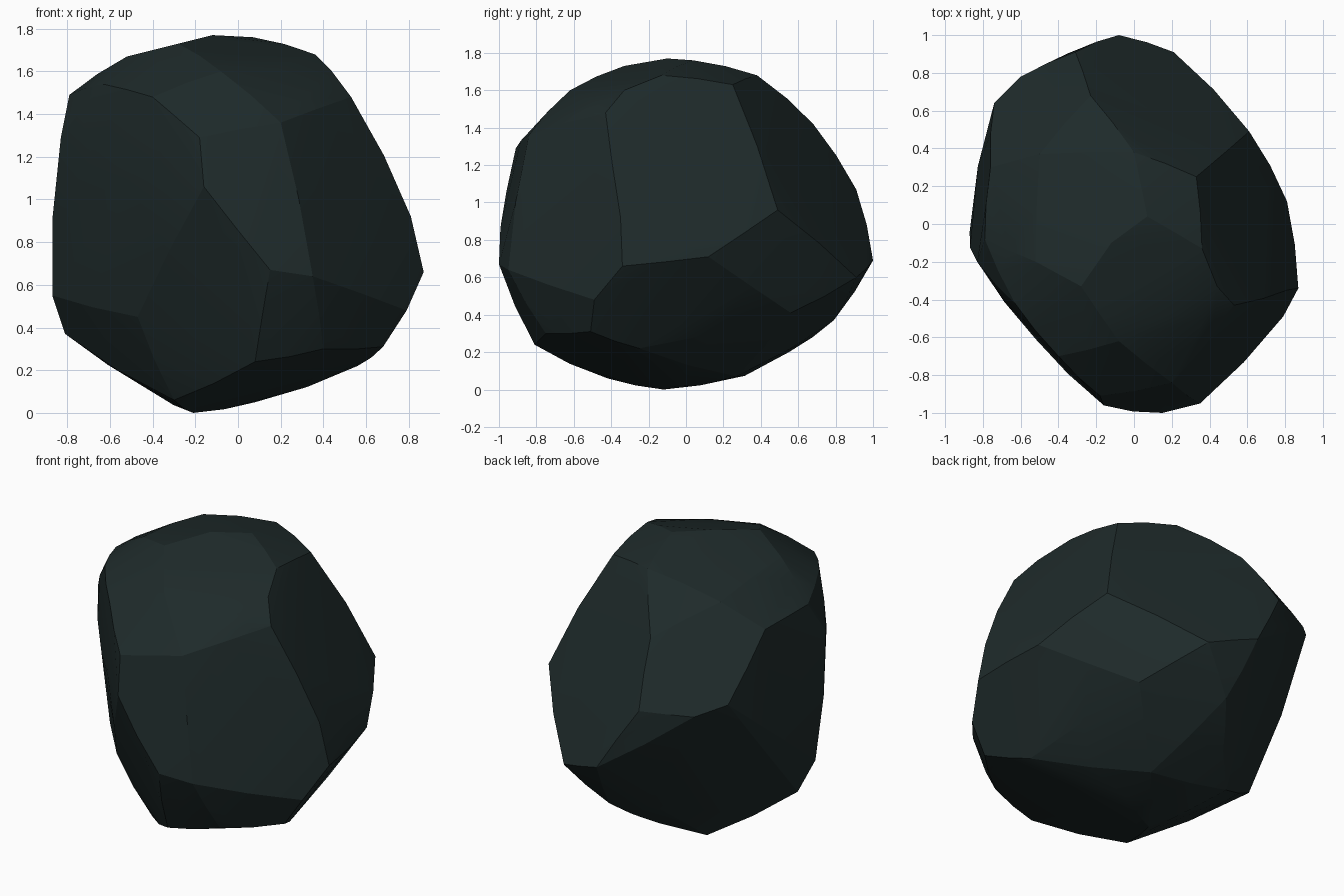
import bpy, bmesh, math

if "Cube" in bpy.data.objects:
    bpy.data.objects.remove(bpy.data.objects["Cube"])

# Corner points of the boulder, in bands from the base to the crown
CORNERS = [
    # underside
    (-.21, -.12, 0), (-.30, -.42, .06), (.08, 0, .05), (.10, .27, .07),
    (-.39, .35, .10), (.08, -.81, .24), (.40, -.75, .30),
    # lower edge
    (.68, -.51, .31), (.56, -.25, .22), (.43, .08, .24), (-.20, .55, .20),
    (-.02, .79, .37), (.43, .56, .41), (-.81, .05, .37), (-.47, -.53, .45),
    (.79, -.49, .48), (-.87, -.04, .55), (.21, .91, .60),
    # widest band
    (.15, -1, .67), (.35, -.95, .64), (.87, -.34, .66), (.81, .12, .71),
    (-.08, 1, .69), (.61, .49, .96), (.81, -.35, .92), (-.16, -.96, 1.06),
    (-.52, -.61, 1.10), (-.31, .91, 1.07), (-.60, .78, 1.06),
    (-.74, .64, 1.12), (-.83, -.20, 1.29),
    # shoulder
    (-.18, -.91, 1.29), (.20, -.84, 1.36), (-.23, .68, 1.42),
    (-.40, -.70, 1.48), (.53, -.43, 1.48), (-.79, -.08, 1.49),
    (-.76, .30, 1.47), (.30, -.66, 1.46), (-.63, -.42, 1.54),
    # crown
    (-.08, -.62, 1.60), (.44, -.33, 1.60), (-.50, .37, 1.60),
    (.33, .25, 1.63), (.36, -.13, 1.68), (-.52, -.20, 1.67),
    (0, .38, 1.68), (-.28, -.33, 1.73), (.07, .04, 1.76), (-.12, -.10, 1.77),
]


def hull(points):
    """Convex shell around the points, with flat areas merged into facets."""
    bm = bmesh.new()
    verts = [bm.verts.new(p) for p in points]
    bmesh.ops.convex_hull(bm, input=verts)
    loose = [v for v in bm.verts if not v.link_faces]
    bmesh.ops.delete(bm, geom=loose, context='VERTS')
    bmesh.ops.dissolve_limit(bm, angle_limit=math.radians(3),
                             verts=bm.verts[:], edges=bm.edges[:])
    bmesh.ops.recalc_face_normals(bm, faces=bm.faces[:])
    return bm


# Bow the long ridges slightly outward, as on a worn stone
rough = hull(CORNERS)
bowed = []
for e in rough.edges:
    length = e.calc_length()
    if length > 0.3 and e.calc_face_angle() > math.radians(10):
        out = (e.link_faces[0].normal + e.link_faces[1].normal).normalized()
        p = (e.verts[0].co + e.verts[1].co) / 2 + out * length * 0.025
        p.z = max(p.z, 0)
        p.y = max(-1, min(1, p.y))
        bowed.append(tuple(p))
rough.free()

# Final boulder
bm = hull(CORNERS + bowed)
mesh = bpy.data.meshes.new("boulder")
bm.to_mesh(mesh)
bm.free()
boulder = bpy.data.objects.new("boulder", mesh)
bpy.context.collection.objects.link(boulder)

# Dark green-grey stone
stone = bpy.data.materials.new("dark slate stone")
stone.diffuse_color = (0.013, 0.023, 0.023, 1)
stone.use_nodes = True
stone.node_tree.nodes["Principled BSDF"].inputs["Base Color"].default_value = stone.diffuse_color
mesh.materials.append(stone)

# Soften shallow bends, keep the strong ridges sharp
bpy.context.view_layer.objects.active = boulder
boulder.select_set(True)
bpy.ops.object.shade_smooth_by_angle(angle=math.radians(14))
